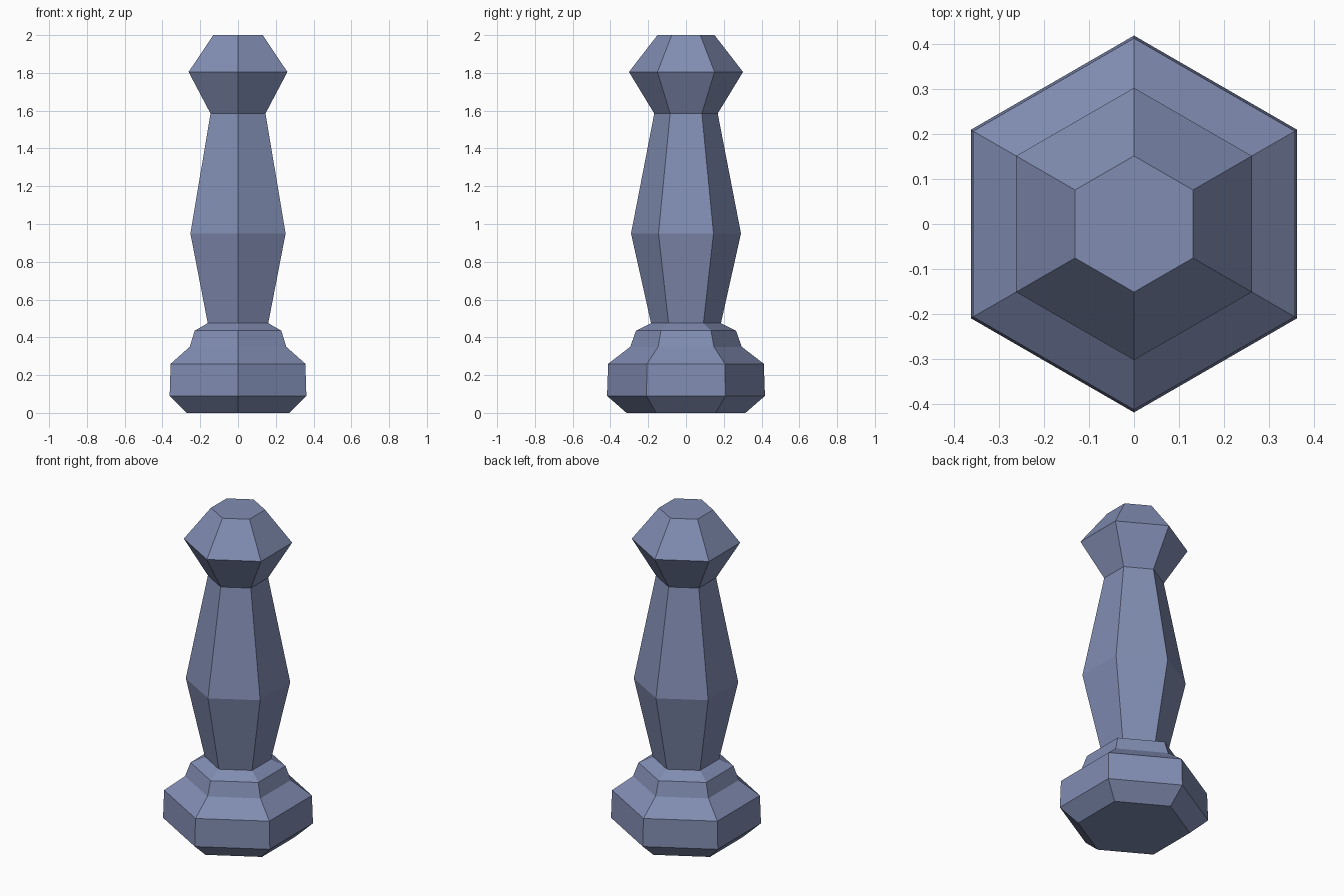
import bpy
import bmesh
from math import cos, sin, pi

if "Cube" in bpy.data.objects:
    bpy.data.objects.remove(bpy.data.objects["Cube"])

SIDES = 6

# Profile as (corner radius, height), bottom to top
BASE = [(0.315, 0.0), (0.418, 0.09), (0.412, 0.26), (0.295, 0.35), (0.265, 0.435)]
SHAFT = [(0.185, 0.475), (0.291, 0.95), (0.168, 1.585)]
KNOB = [(0.302, 1.805), (0.151, 2.0)]

# Slate blue finish
slate = bpy.data.materials.new("slate_blue")
slate.diffuse_color = (0.22, 0.265, 0.445, 1.0)
slate.use_nodes = True
slate.node_tree.nodes["Principled BSDF"].inputs["Base Color"].default_value = slate.diffuse_color


def faceted_post(name, profile, material):
    """Stack six-sided rings (corners on the y axis) into one closed skin."""
    bm = bmesh.new()
    rings = []
    for r, z in profile:
        rings.append([bm.verts.new((r * cos(pi / 2 + 2 * pi * i / SIDES),
                                    r * sin(pi / 2 + 2 * pi * i / SIDES), z))
                      for i in range(SIDES)])
    for low, high in zip(rings, rings[1:]):
        for i in range(SIDES):
            j = (i + 1) % SIDES
            bm.faces.new((low[i], low[j], high[j], high[i]))
    # Flat end caps
    bm.faces.new(rings[0][::-1])
    bm.faces.new(rings[-1])
    mesh = bpy.data.meshes.new(name)
    bm.to_mesh(mesh)
    bm.free()
    mesh.materials.append(material)
    obj = bpy.data.objects.new(name, mesh)
    bpy.context.collection.objects.link(obj)
    return obj


# Base, shaft and knob form one continuous turned piece
faceted_post("hexagonal_post", BASE + SHAFT + KNOB, slate)
